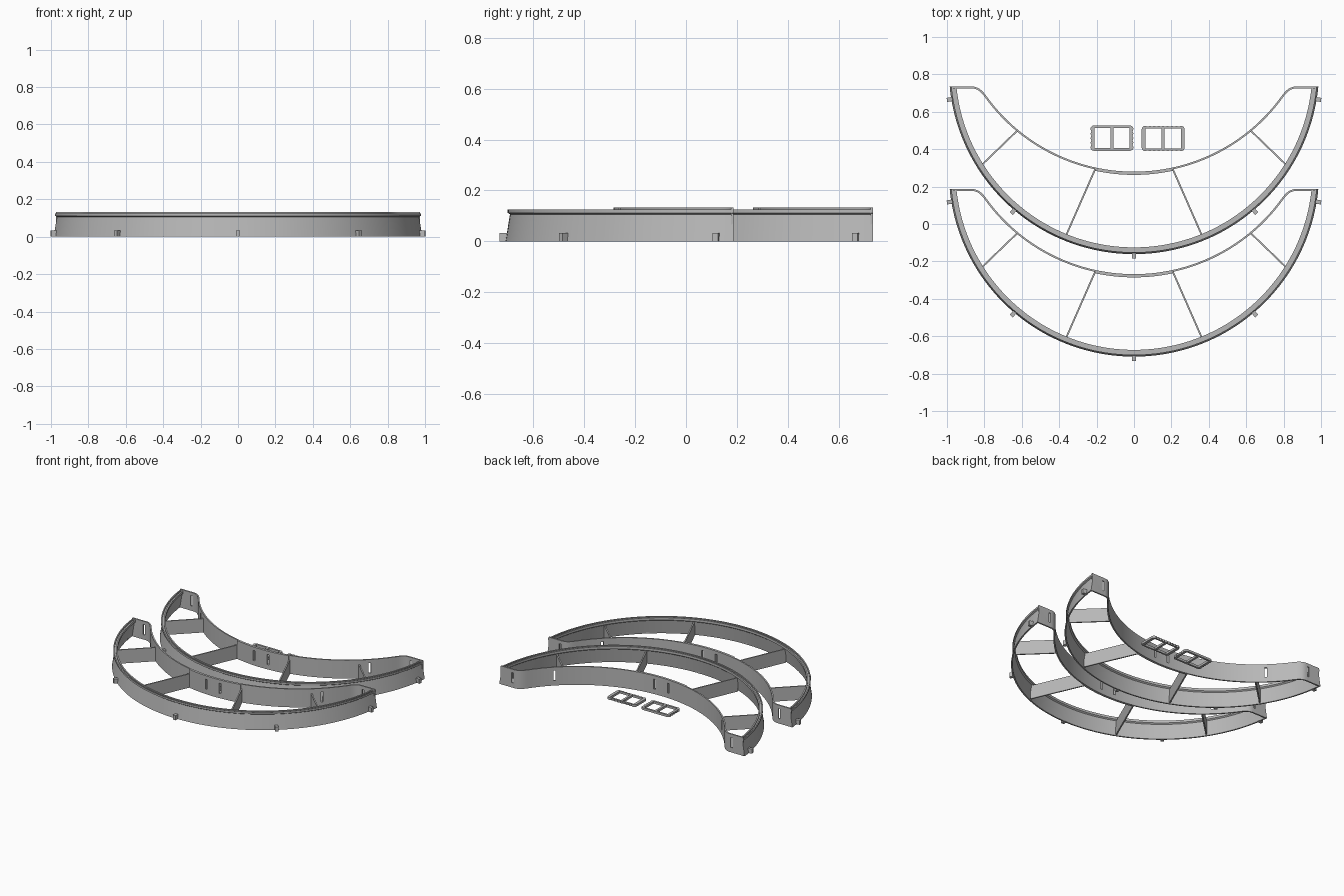
import bpy, bmesh, math
from mathutils import Vector

if "Cube" in bpy.data.objects:
    bpy.data.objects.remove(bpy.data.objects["Cube"])

END_Y = 0.735          # flat end of the rear frame
OUT_C = 0.829          # centre of the outer arc (y)
IN_C, IN_R = 1.253, 0.978   # inner arc centre (y) and radius
STEP = -0.548          # shift from rear frame to front frame

grey = bpy.data.materials.new("grey_plastic")
grey.diffuse_color = (0.48, 0.48, 0.48, 1)
grey.use_nodes = True
grey.node_tree.nodes["Principled BSDF"].inputs["Base Color"].default_value = grey.diffuse_color


def finish(name, bm, smooth=True):
    bmesh.ops.recalc_face_normals(bm, faces=bm.faces)
    me = bpy.data.meshes.new(name)
    bm.to_mesh(me)
    bm.free()
    me.materials.append(grey)
    ob = bpy.data.objects.new(name, me)
    bpy.context.collection.objects.link(ob)
    bpy.ops.object.select_all(action='DESELECT')
    ob.select_set(True)
    bpy.context.view_layer.objects.active = ob
    if smooth:
        bpy.ops.object.shade_smooth_by_angle(angle=math.radians(25))
    return ob


def skin(bm, rings):
    """Join closed cross-sections into a capped solid."""
    vs = [[bm.verts.new(p) for p in r] for r in rings]
    n = len(vs[0])
    for a, b in zip(vs, vs[1:]):
        for i in range(n):
            j = (i + 1) % n
            bm.faces.new((a[i], a[j], b[j], b[i]))
    bm.faces.new(vs[0])
    bm.faces.new(vs[-1][::-1])


def ribbon(bm, path, t, z0, z1):
    """Upright wall of thickness t along a flat path."""
    pts = [Vector(p) for p in path]
    rings = []
    for i, p in enumerate(pts):
        d = (pts[min(i + 1, len(pts) - 1)] - pts[max(i - 1, 0)]).normalized()
        n = Vector((-d.y, d.x)) * t / 2
        a, b = p + n, p - n
        rings.append([(a.x, a.y, z0), (b.x, b.y, z0), (b.x, b.y, z1), (a.x, a.y, z1)])
    skin(bm, rings)


def in_pt(x, r=IN_R):
    return (x, IN_C - math.sqrt(r * r - x * x))


def cut_slots(ob, dy):
    """Vertical through slots in the inner wall and end plates."""
    bm = bmesh.new()
    for s in (-1, 1):
        for x in (0.055, 0.675, 0.88):
            c = Vector((s * x, END_Y) if x > 0.8 else in_pt(s * x))
            d = Vector((0, 1)) if x > 0.8 else (Vector((0, IN_C)) - c).normalized()
            c.y += dy
            ribbon(bm, [c - d * 0.03, c + d * 0.03], 0.015, 0.035, 0.108)
    cutter = finish("slot_cutter", bm, False)
    cutter.hide_render = True
    mod = ob.modifiers.new("slots", 'BOOLEAN')
    mod.operation, mod.solver, mod.object = 'DIFFERENCE', 'EXACT', cutter
    bpy.context.view_layer.objects.active = ob
    bpy.ops.object.modifier_apply(modifier="slots")
    bpy.data.objects.remove(cutter)


def frame(tag, dy):
    # outer sloped wall with a grooved lip, ends cut flat
    prof = [(.99, 0), (.973, .106), (.982, .112), (.982, .125), (.974, .125), (.974, .117),
            (.964, .117), (.964, .125), (.954, .125), (.954, .108), (.963, .101), (.98, 0)]
    bm = bmesh.new()
    rings = []
    for i in range(97):
        u = i / 48 - 1
        ring = []
        for r, z in prof:
            a = u * math.acos((OUT_C - END_Y) / r)
            ring.append((r * math.sin(a), dy + OUT_C - r * math.cos(a), z))
        rings.append(ring)
    skin(bm, rings)
    finish(tag + "_outer_wall", bm)

    # inner wall with rounded corners running into the end plates
    xe = 0.795
    half = [in_pt(xe * i / 32) for i in range(33)]
    p0, p2 = Vector(half[-1]), Vector((0.865, END_Y - 0.005))
    p1 = Vector((0.828, END_Y - 0.005))
    for i in range(1, 9):
        t = i / 8
        half.append(tuple(p0 * (1 - t) ** 2 + p1 * 2 * t * (1 - t) + p2 * t * t))
    half.append((0.974, END_Y - 0.005))
    path = [(-x, y) for x, y in half[:0:-1]] + half
    bm = bmesh.new()
    ribbon(bm, [(x, y + dy) for x, y in path], 0.01, 0, 0.133)
    cut_slots(finish(tag + "_inner_wall", bm), dy)

    # thicker pad in the middle of the inner wall
    bm = bmesh.new()
    pad = [in_pt(-0.205 + 0.41 * i / 16, 0.986) for i in range(17)]
    ribbon(bm, [(x, y + dy) for x, y in pad], 0.009, 0, 0.133)
    cut_slots(finish(tag + "_centre_pad", bm), dy)

    # spokes between the two walls
    bm = bmesh.new()
    for s in (-1, 1):
        for a, b in (((.623, .5), (.818, .312)), ((.208, .292), (.367, -.07))):
            ribbon(bm, [(s * a[0], a[1] + dy), (s * b[0], b[1] + dy)], 0.009, 0, 0.10)
    finish(tag + "_spokes", bm, False)

    # small foot tabs around the base
    bm = bmesh.new()
    for k in range(-2, 3):
        a = math.radians(40.3 * k)
        d = Vector((math.sin(a), -math.cos(a)))
        c = Vector((0, OUT_C + dy))
        ribbon(bm, [c + d * 0.978, c + d * 1.006, c + d * 1.014], 0.022, 0, 0.033)
    finish(tag + "_foot_tabs", bm, False)


def clip(name, cx, cy, wavy_sides):
    """Flat two-window plate with rounded corners and scalloped edges."""
    w, h, r = 0.115, 0.068, 0.02
    bm = bmesh.new()

    def loop(pts):
        vs = [bm.verts.new((cx + x, cy + y, 0)) for x, y in pts]
        return [bm.edges.new((vs[i], vs[(i + 1) % len(vs)])) for i in range(len(vs))]

    outline = []
    corners = [(1, 1, 0), (-1, 1, 90), (-1, -1, 180), (1, -1, 270)]
    for k, (sx, sy, a0) in enumerate(corners):
        for i in range(6):
            a = math.radians(a0 + 18 * i)
            outline.append((sx * (w - r) + r * math.cos(a), sy * (h - r) + r * math.sin(a)))
        # scallops along the edge that follows this corner
        if (k % 2 == 1) == wavy_sides:
            nx, ny, _ = corners[(k + 1) % 4]
            p = Vector(outline[-1])
            q = Vector((nx * (w - r), sy * h) if k % 2 == 0 else (sx * w, ny * (h - r)))
            n = Vector((0, sy)) if k % 2 == 0 else Vector((sx, 0))
            waves = 8 if k % 2 == 0 else 4
            for i in range(1, waves * 4):
                t = i / (waves * 4)
                outline.append(tuple(p.lerp(q, t) - n * 0.005 * math.sin(math.pi * waves * t) ** 2))
    edges = loop(outline)
    for s in (-1, 1):
        x0, x1, y = s * 0.008, s * 0.094, 0.054
        edges += loop([(x0, -y), (x1, -y), (x1, y), (x0, y)])
    bmesh.ops.triangle_fill(bm, use_beauty=True, use_dissolve=False, edges=edges)
    ext = bmesh.ops.extrude_face_region(bm, geom=bm.faces[:])
    bmesh.ops.translate(bm, vec=(0, 0, 0.016),
                        verts=[g for g in ext["geom"] if isinstance(g, bmesh.types.BMVert)])
    finish(name, bm, False)


frame("rear", 0)
frame("front", STEP)
clip("left_clip_plate", -0.118, 0.459, True)
clip("right_clip_plate", 0.156, 0.457, False)
